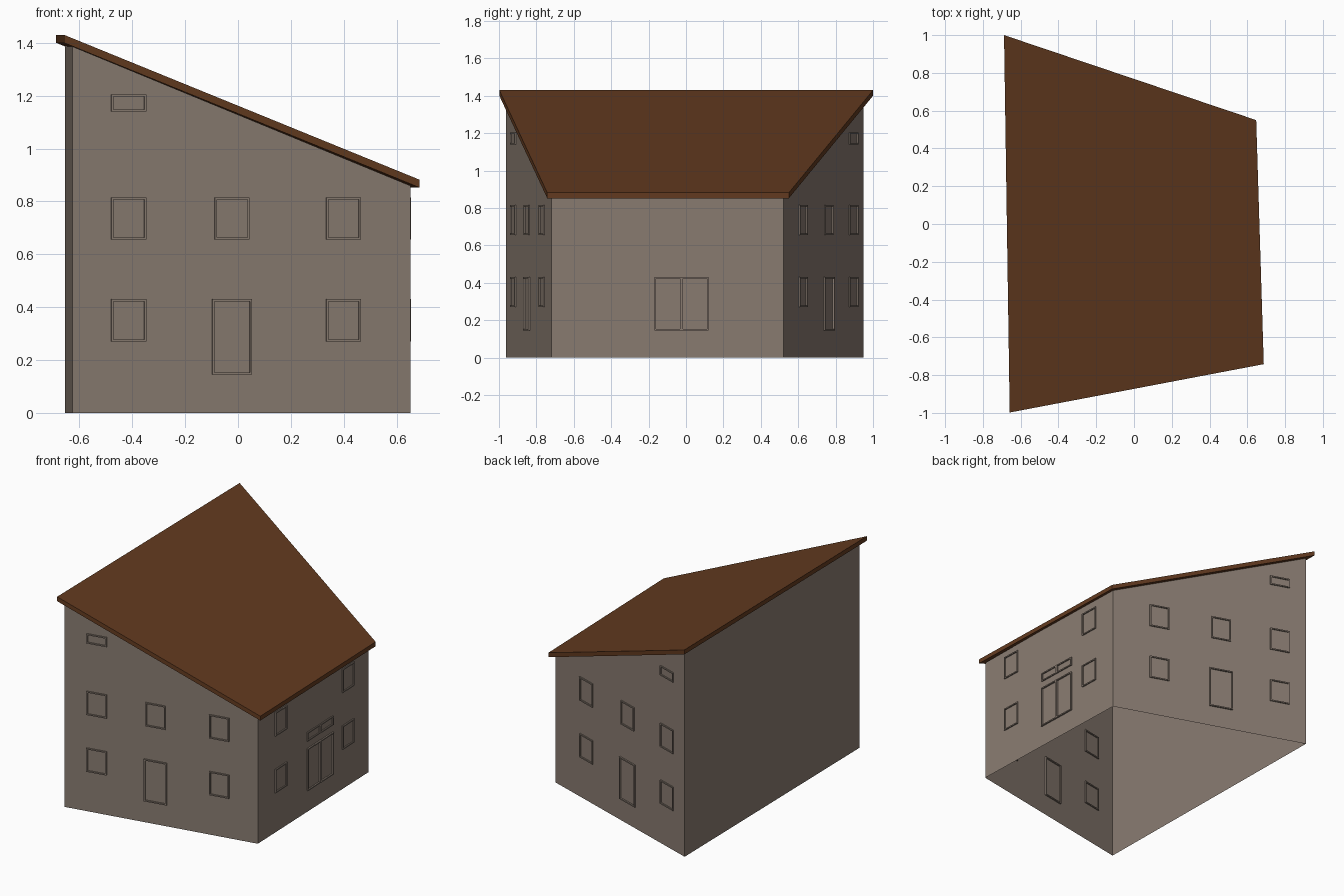
import bpy, bmesh
from mathutils import Vector

if "Cube" in bpy.data.objects:
    bpy.data.objects.remove(bpy.data.objects["Cube"])


def material(name, rgb):
    m = bpy.data.materials.new(name)
    m.diffuse_color = (*rgb, 1)
    m.use_nodes = True
    m.node_tree.nodes["Principled BSDF"].inputs["Base Color"].default_value = m.diffuse_color
    return m


WALL = material("grey_brown_wall", (0.25, 0.20, 0.165))
ROOF = material("brown_roof", (0.125, 0.043, 0.014))


def loft(name, rings, mat, caps=False, closed=False):
    """Skin matching rings of corners; optionally cap the ends or close the loop."""
    bm = bmesh.new()
    rows = [[bm.verts.new(p) for p in ring] for ring in rings]
    n = len(rows[0])
    pairs = list(zip(rows, rows[1:])) + ([(rows[-1], rows[0])] if closed else [])
    for lo, hi in pairs:
        for i in range(n):
            j = (i + 1) % n
            bm.faces.new((lo[i], lo[j], hi[j], hi[i]))
    if caps:
        bm.faces.new(rows[0][::-1])
        bm.faces.new(rows[-1])
    if caps or closed:
        bmesh.ops.recalc_face_normals(bm, faces=bm.faces)
    me = bpy.data.meshes.new(name)
    bm.to_mesh(me)
    bm.free()
    me.materials.append(mat)
    ob = bpy.data.objects.new(name, me)
    bpy.context.collection.objects.link(ob)
    return ob


# Plan corners: front left, front right, back right, back left
plan = [(-0.626, -0.962), (0.653, -0.72), (0.613, 0.52), (-0.655, 0.95)]
eaves = [(-0.658, -0.998), (0.687, -0.742), (0.647, 0.55), (-0.688, 1.0)]


def roof_under(x):
    return 1.40 - 0.55 * (x + 0.67) / 1.335


# Open-bottomed wall shell and single-pitch roof slab
loft("walls", [[(x, y, 0) for x, y in plan],
               [(x, y, roof_under(x) + 0.004) for x, y in plan]], WALL)
edge_z = [1.40, 0.852, 0.852, 1.40]
loft("roof", [[(x, y, z + dz) for (x, y), z in zip(eaves, edge_z)]
              for dz in (0, 0.03)], ROOF, caps=True)


def frame(name, side, f0, f1, z0, z1, depth=0.008, rim=0.008):
    """Thin rectangular frame straddling a wall, between fractions f0 and f1."""
    a, b = Vector(plan[side]), Vector(plan[(side + 1) % 4])
    d = (b - a).normalized()
    out = Vector((d.y, -d.x))
    p, q = a.lerp(b, f0), a.lerp(b, f1)

    def ring(inset, offset):
        l, r = p + d * inset + out * offset, q - d * inset + out * offset
        lo, hi = z0 + inset, z1 - inset
        return [(l.x, l.y, lo), (r.x, r.y, lo), (r.x, r.y, hi), (l.x, l.y, hi)]

    loft(name, [ring(0, -depth), ring(0, depth), ring(rim, depth),
                ring(rim, -depth)], WALL, closed=True)


FRONT, RIGHT, BACK = 0, 1, 2
LOW, HIGH, ATTIC = (0.27, 0.43), (0.655, 0.815), (1.14, 1.205)
DOOR, TRANSOM = (0.145, 0.43), (0.48, 0.54)

# Front and back: window columns, central door, small attic window
for label, side, cols, door, attic in (
        ("front", FRONT, [(0.114, 0.218), (0.42, 0.523), (0.75, 0.852)],
         (0.412, 0.53), 0),
        ("back", BACK, [(0.19, 0.29), (0.51, 0.61), (0.815, 0.915)],
         (0.50, 0.62), 2)):
    for i, c in enumerate(cols):
        frame(f"{label}_upper_window_{i}", side, *c, *HIGH)
        if i != 1:
            frame(f"{label}_lower_window_{i}", side, *c, *LOW)
    frame(f"{label}_attic_window", side, *cols[attic], *ATTIC)
    frame(f"{label}_door", side, *door, *DOOR, 0.01)

# Right side: two window columns, double door with split transom
for i, c in enumerate([(0.153, 0.258), (0.762, 0.867)]):
    frame(f"right_upper_window_{i}", RIGHT, *c, *HIGH)
    frame(f"right_lower_window_{i}", RIGHT, *c, *LOW)
for i, c in enumerate([(0.444, 0.561), (0.561, 0.678)]):
    frame(f"right_door_leaf_{i}", RIGHT, *c, *DOOR, 0.01)
    frame(f"right_transom_{i}", RIGHT, *c, *TRANSOM)
